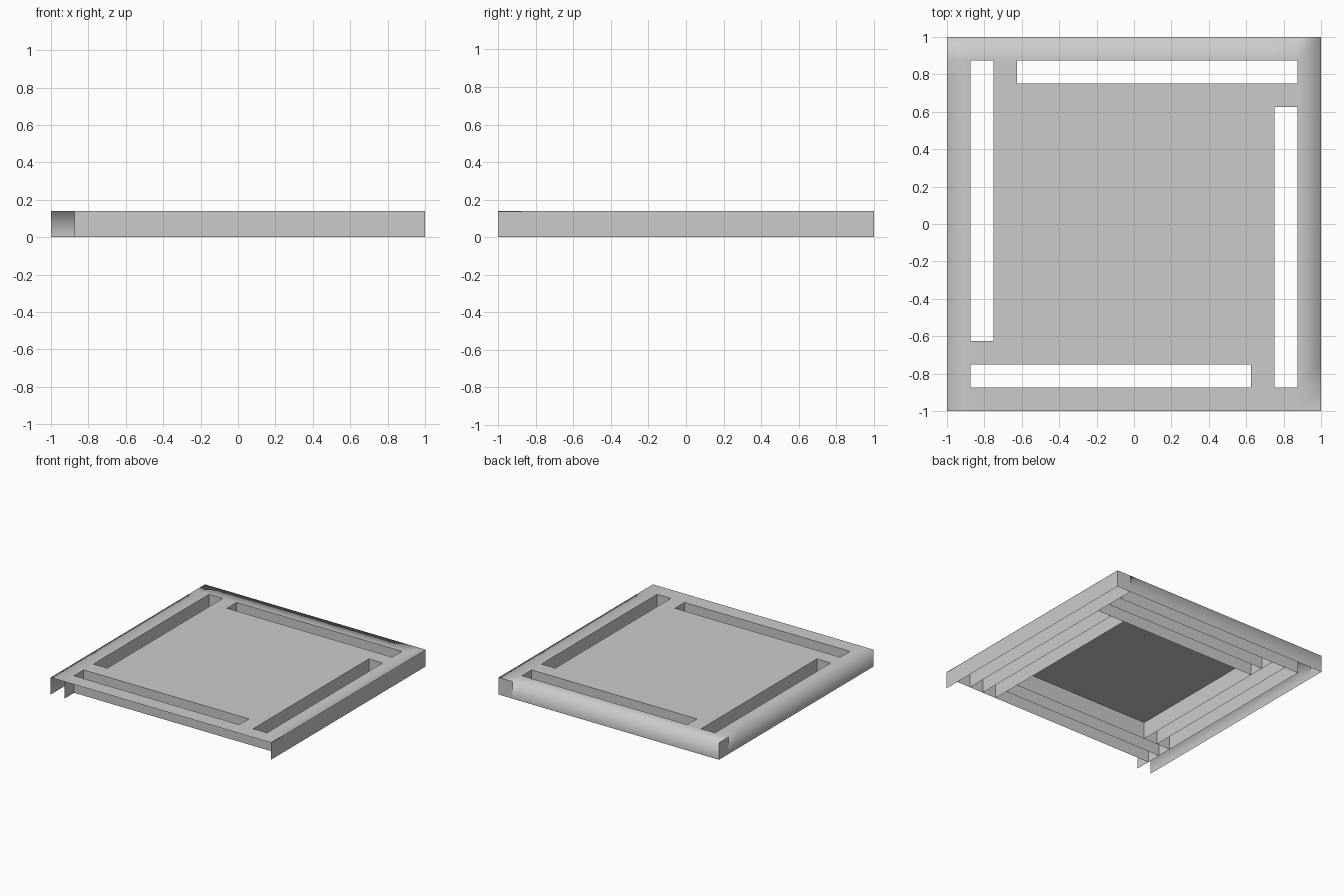
import bpy
import bmesh

cube = bpy.data.objects.get("Cube")
if cube:
    bpy.data.objects.remove(cube, do_unlink=True)

HEIGHT = 0.14
LIP = 0.003
EDGE, OUTER, MID, INNER = 1.0, 0.875, 0.75, 0.625
LINES = [-EDGE, -OUTER, -MID, -INNER, INNER, MID, OUTER, EDGE]

grey = bpy.data.materials.new("light_grey")
grey.use_nodes = True
colour = (0.6, 0.6, 0.6, 1)
grey.diffuse_color = colour
grey.node_tree.nodes["Principled BSDF"].inputs["Base Color"].default_value = colour


def turn(x, y, times):
    for _ in range(times):
        x, y = -y, x
    return x, y


def add_wall(bm, a, b, low=0.0, high=HEIGHT):
    """Upright single-sheet wall from point a to point b."""
    corners = [(*a, low), (*b, low), (*b, high), (*a, high)]
    return bm.faces.new([bm.verts.new(c) for c in corners])


def finish(bm, name, smooth):
    bmesh.ops.remove_doubles(bm, verts=bm.verts, dist=0.0001)
    bm.normal_update()
    for face in bm.faces:
        face.smooth = smooth
    mesh = bpy.data.meshes.new(name)
    bm.to_mesh(mesh)
    bm.free()
    mesh.materials.append(grey)
    obj = bpy.data.objects.new(name, mesh)
    bpy.context.collection.objects.link(obj)
    return obj


def in_slot(x, y):
    spots = [turn(x, y, k) for k in range(4)]
    return any(MID < u < OUTER and -OUTER < v < INNER for u, v in spots)


# Top sheet with four slots, flowing smoothly into the outer skirt
bm = bmesh.new()
spans = list(zip(LINES, LINES[1:]))
for x0, x1 in spans:
    for y0, y1 in spans:
        if not in_slot((x0 + x1) / 2, (y0 + y1) / 2):
            ring = [(x0, y0), (x1, y0), (x1, y1), (x0, y1)]
            bm.faces.new([bm.verts.new((x, y, HEIGHT)) for x, y in ring])
for lo, hi in spans:
    if hi < EDGE:
        add_wall(bm, (hi, EDGE), (lo, EDGE))       # back skirt
        add_wall(bm, (-EDGE, hi), (-EDGE, lo))     # right-hand skirt
    if lo > -EDGE:
        add_wall(bm, (EDGE, lo), (EDGE, hi), HEIGHT - LIP)  # rounded lip
finish(bm, "slotted_top_panel", True)

# Flat pieces of the outer rim
bm = bmesh.new()
add_wall(bm, (EDGE, -EDGE), (EDGE, EDGE), 0, HEIGHT - LIP)
add_wall(bm, (EDGE, EDGE), (OUTER, EDGE))
add_wall(bm, (-EDGE, EDGE), (-EDGE, OUTER))
finish(bm, "flat_rim_walls", False)

# Slot walls and inner frame, repeated around the four sides
bm = bmesh.new()
for k in range(4):
    for x, end in ((OUTER, OUTER), (MID, INNER), (INNER, INNER)):
        add_wall(bm, turn(x, -OUTER, k), turn(x, end, k))
# Short closing walls at the beam ends
add_wall(bm, (-OUTER, -EDGE), (-OUTER, -OUTER))
add_wall(bm, (OUTER, -OUTER), (EDGE, -OUTER))
add_wall(bm, (OUTER, OUTER), (OUTER, EDGE))
finish(bm, "underside_ribs", False)
